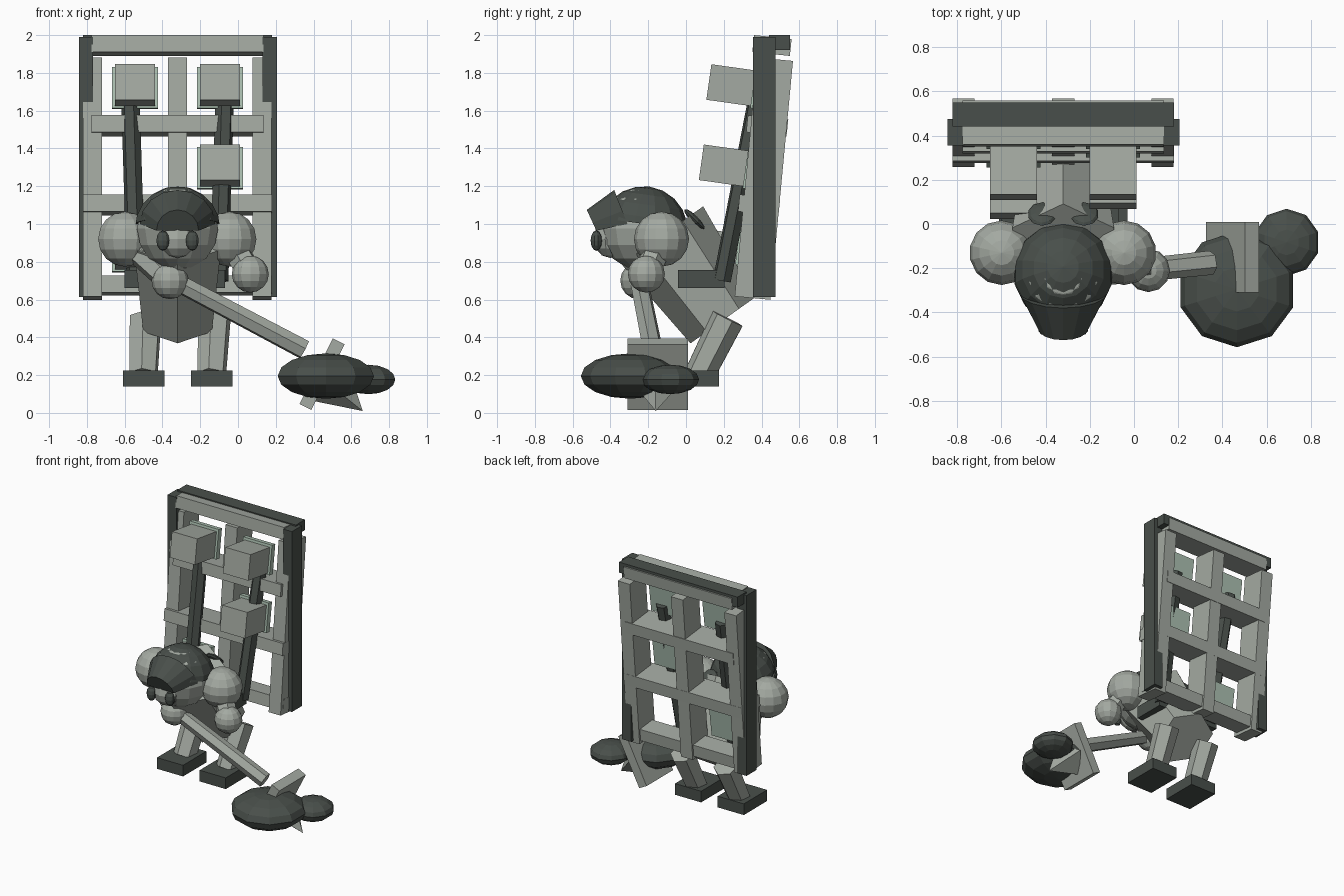
import bpy, bmesh, math
from mathutils import Vector, Matrix

cube = bpy.data.objects.get("Cube")
if cube:
    bpy.data.objects.remove(cube, do_unlink=True)


def material(name, rgb):
    m = bpy.data.materials.new(name)
    m.use_nodes = True
    m.diffuse_color = (*rgb, 1)
    m.node_tree.nodes["Principled BSDF"].inputs["Base Color"].default_value = (*rgb, 1)
    return m


STONE = material("stone grey", (0.37, 0.40, 0.36))
DARK = material("dark slate", (0.066, 0.078, 0.069))
GREEN = material("pale green", (0.42, 0.54, 0.45))
CX = -0.32  # centre line of the figure


def finish(name, bm, mat):
    bmesh.ops.recalc_face_normals(bm, faces=bm.faces)
    me = bpy.data.meshes.new(name)
    bm.to_mesh(me)
    bm.free()
    me.materials.append(mat)
    ob = bpy.data.objects.new(name, me)
    bpy.context.collection.objects.link(ob)
    return ob


def box(name, loc, size, mat, tilt=0, axis='X'):
    bm = bmesh.new()
    bmesh.ops.create_cube(bm, size=1, matrix=Matrix.Translation(loc)
                          @ Matrix.Rotation(math.radians(tilt), 4, axis)
                          @ Matrix.Diagonal((*size, 1)))
    return finish(name, bm, mat)


def ball(name, loc, radii, mat, seg=14, rings=8, tilt=0, cut=None):
    bm = bmesh.new()
    bmesh.ops.create_uvsphere(bm, u_segments=seg, v_segments=rings, radius=1)
    if cut is not None:
        bmesh.ops.bisect_plane(bm, geom=bm.verts[:] + bm.edges[:] + bm.faces[:],
                               plane_co=(0, 0, cut), plane_no=(0, 0, 1), clear_inner=True)
        bmesh.ops.holes_fill(bm, edges=bm.edges)
    bm.transform(Matrix.Translation(loc) @ Matrix.Rotation(math.radians(tilt), 4, 'X')
                 @ Matrix.Diagonal((*radii, 1)))
    return finish(name, bm, mat)


def tube(name, a, b, r1, r2, mat, sides=6):
    a, b = Vector(a), Vector(b)
    turn = Vector((0, 0, 1)).rotation_difference(b - a).to_matrix().to_4x4()
    bm = bmesh.new()
    bmesh.ops.create_cone(bm, cap_ends=True, segments=sides, radius1=r1, radius2=r2,
                          depth=(b - a).length,
                          matrix=Matrix.Translation((a + b) / 2) @ turn)
    return finish(name, bm, mat)


# Upright frame posts and top beam
for side, x in (("right", -0.805), ("left", 0.168)):
    box(side + "_frame_post", (x, 0.415, 1.302), (0.076, 0.12, 1.375), DARK)
box("frame_top_beam", (CX, 0.495, 1.96), (1.0, 0.11, 0.08), DARK)

# Leaning lattice of slats and rails
for i, x in enumerate((-0.77, CX, 0.128)):
    box(f"lattice_slat_{i}", (x, 0.412, 1.24), (0.1, 0.19, 1.27), STONE, -5.4)
for i, (z, y, w, d) in enumerate(((1.945, 0.455, 0.91, 0.2), (1.52, 0.43, 0.91, 0.215),
                                  (1.10, 0.387, 1.0, 0.215), (0.675, 0.365, 1.0, 0.15))):
    box(f"lattice_rail_{i}", (CX, y, z), (w, d, 0.09), STONE, -6)

# Blocks with backing plates set in the lattice
for i, (x, z, y) in enumerate(((-0.545, 1.735, 0.24), (-0.095, 1.735, 0.24),
                               (-0.095, 1.31, 0.2), (-0.545, 0.87, 0.155))):
    box(f"block_{i}", (x, y, z), (0.212, 0.24, 0.19), STONE, -8)
    box(f"block_plate_{i}", (x, y + 0.135, z - 0.015), (0.245, 0.04, 0.22), GREEN, -8)

# Dark carrying poles and belt
tube("right_pole", (-0.57, 0.38, 1.68), (-0.54, 0.19, 0.7), 0.05, 0.05, DARK)
tube("left_pole", (-0.07, 0.38, 1.68), (-0.1, 0.19, 0.7), 0.05, 0.05, DARK)
box("belt", (CX - 0.015, 0.08, 0.71), (0.53, 0.245, 0.095), DARK)

# Hunched body with two back pads
tube("body", (CX, 0.195, 0.49), (CX, -0.125, 0.94), 0.21, 0.265, STONE)
for s in (-1, 1):
    ball("left_back_pad" if s > 0 else "right_back_pad", (CX + s * 0.095, 0.045, 1.025),
         (0.065, 0.075, 0.02), DARK, 10, 6, -45)

# Head, cap, muzzle and eyes
ball("head", (CX, -0.23, 0.975), (0.22, 0.225, 0.222), STONE)
ball("cap", (CX, -0.225, 0.965), (0.232, 0.235, 0.235), DARK, 14, 10, -8, 0.15)
ball("muzzle", (CX, -0.4, 0.92), (0.1, 0.09, 0.1), STONE, 10, 6)
for s in (-1, 1):
    ball("left_eye" if s > 0 else "right_eye", (CX + s * 0.078, -0.475, 0.912),
         (0.036, 0.03, 0.054), DARK, 10, 6)

# Visor: half-round hood narrowing towards the front
bm = bmesh.new()
loops = []
for rx, rz, y, z, lean in ((0.2, 0.18, -0.31, 1.0, 0.07), (0.112, 0.11, -0.475, 0.965, 0.05)):
    loop = []
    for k in range(9):
        t = math.pi * k / 8
        loop.append(bm.verts.new((CX + rx * math.cos(t), y - lean * math.sin(t),
                                  z + rz * math.sin(t))))
    loops.append(loop)
back, front = loops
for k in range(9):
    n = (k + 1) % 9
    bm.faces.new((back[k], back[n], front[n], front[k]))
bm.faces.new(front)
bm.faces.new(back[::-1])
finish("visor", bm, DARK)

# Shoulders, forearms and hands
for side, shoulder, hand in (("right", (-0.598, -0.13, 0.92), (-0.36, -0.25, 0.7)),
                             ("left", (-0.045, -0.13, 0.92), (0.065, -0.21, 0.735))):
    ball(side + "_shoulder", shoulder, (0.146,) * 3, STONE)
    tube(side + "_forearm", shoulder, hand, 0.075, 0.07, STONE)
    ball(side + "_hand", hand, (0.098,) * 3, STONE, 12, 8)

# Legs and feet
for side, x, hip in (("right", -0.5, -0.49), ("left", -0.14, -0.125)):
    tube(side + "_leg", (hip, 0.22, 0.5), (x, 0.07, 0.2), 0.09, 0.08, STONE)
    box(side + "_foot", (x, 0.035, 0.182), (0.22, 0.28, 0.085), DARK)

# Long staff with a heavy lobed head
tube("staff", (-0.36, -0.25, 0.71), (0.35, -0.175, 0.335), 0.05, 0.055, STONE)
ball("staff_head_large", (0.465, -0.295, 0.195), (0.268, 0.262, 0.12), DARK, 10, 8)
ball("staff_head_small", (0.69, -0.083, 0.177), (0.15, 0.152, 0.078), DARK, 10, 8)
box("staff_head_blade", (0.445, -0.15, 0.205), (0.07, 0.32, 0.39), STONE, 27, 'Y')
tube("staff_head_spike", (0.48, -0.15, 0.17), (0.66, -0.16, 0.01), 0.14, 0.0, STONE, 4)
